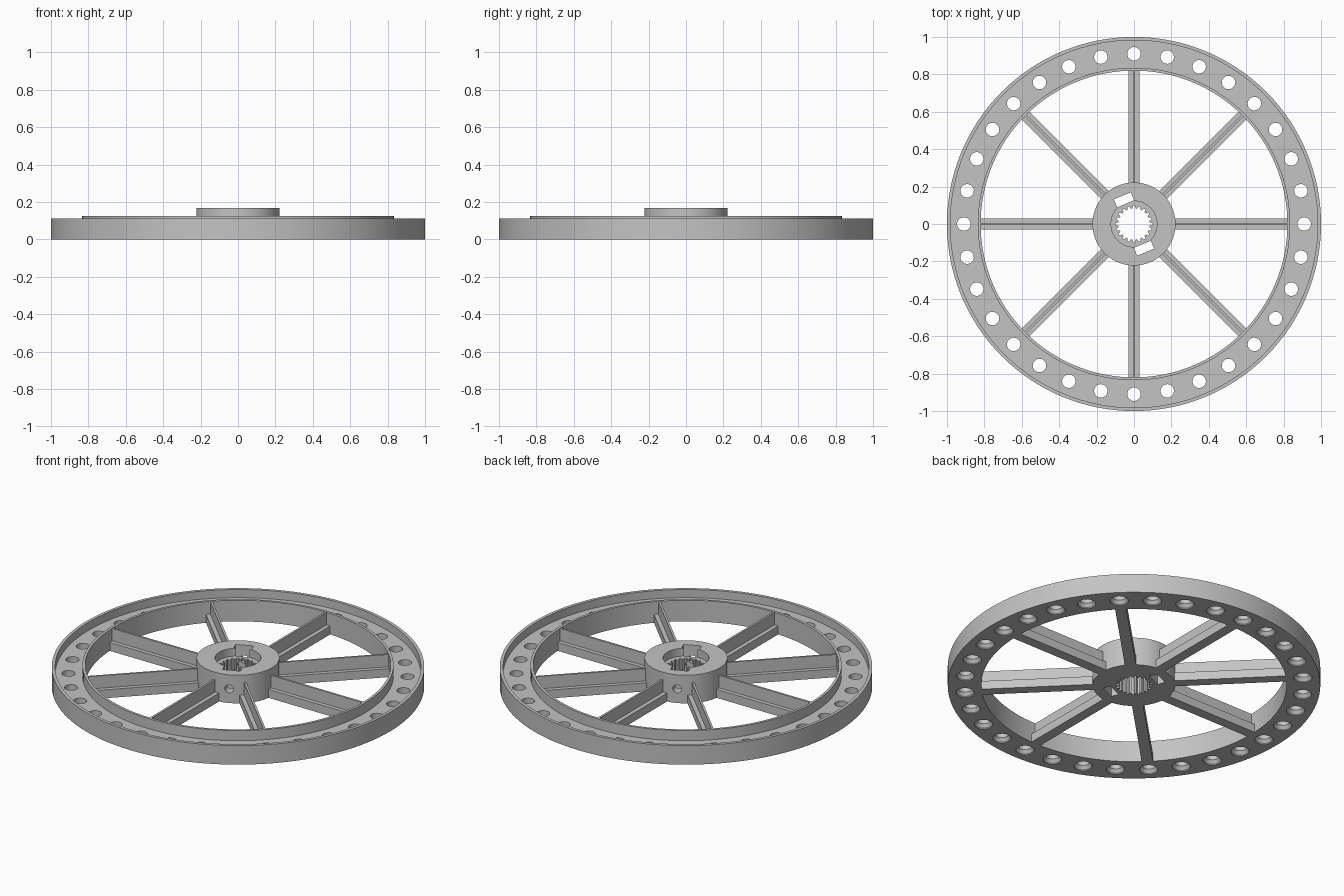
import bpy, bmesh
from math import sin, cos, pi, radians
from mathutils import Matrix

cube = bpy.data.objects.get("Cube")
if cube:
    bpy.data.objects.remove(cube, do_unlink=True)

grey = bpy.data.materials.new("mid grey")
grey.use_nodes = True
GREY = (0.55, 0.55, 0.55, 1)
grey.diffuse_color = GREY
grey.node_tree.nodes["Principled BSDF"].inputs["Base Color"].default_value = GREY


def make_object(name, bm):
    bmesh.ops.recalc_face_normals(bm, faces=bm.faces)
    mesh = bpy.data.meshes.new(name)
    bm.to_mesh(mesh)
    bm.free()
    mesh.materials.append(grey)
    obj = bpy.data.objects.new(name, mesh)
    bpy.context.collection.objects.link(obj)
    return obj


def activate(obj):
    bpy.ops.object.select_all(action='DESELECT')
    obj.select_set(True)
    bpy.context.view_layer.objects.active = obj


def skin(bm, rings, closed=False):
    """Join rings of points with quads; cap the ends unless closed."""
    loops = [[bm.verts.new(p) for p in ring] for ring in rings]
    pairs = list(zip(loops, loops[1:]))
    if closed:
        pairs.append((loops[-1], loops[0]))
    else:
        bm.faces.new(loops[0])
        bm.faces.new(loops[-1])
    n = len(loops[0])
    for a, b in pairs:
        for i in range(n):
            j = (i + 1) % n
            bm.faces.new((a[i], a[j], b[j], b[i]))


def circle(r, z, n, cx=0):
    return [(cx + r * cos(2 * pi * i / n), r * sin(2 * pi * i / n), z) for i in range(n)]


def turned(profile, n, cx=0, closed=False):
    bm = bmesh.new()
    skin(bm, [circle(r, z, n, cx) for r, z in profile], closed)
    return bm


def box(bm, x0, x1, width, z0, z1):
    size = Matrix.Diagonal((x1 - x0, width, z1 - z0, 1))
    place = Matrix.Translation(((x0 + x1) / 2, 0, (z0 + z1) / 2))
    bmesh.ops.create_cube(bm, size=1, matrix=place @ size)


def repeat_around(bm, count, start=0):
    """Copy the geometry evenly around the z axis."""
    source = bm.verts[:] + bm.edges[:] + bm.faces[:]
    for k in range(1, count):
        copy = bmesh.ops.duplicate(bm, geom=source)["geom"]
        verts = [g for g in copy if isinstance(g, bmesh.types.BMVert)]
        bmesh.ops.rotate(bm, verts=verts, matrix=Matrix.Rotation(2 * pi * k / count, 3, 'Z'))
    bmesh.ops.rotate(bm, verts=bm.verts, matrix=Matrix.Rotation(start, 3, 'Z'))


def cut(target, bm):
    cutter = make_object("cutter", bm)
    cutter.hide_render = True
    mod = target.modifiers.new("cut", 'BOOLEAN')
    mod.operation = 'DIFFERENCE'
    mod.solver = 'EXACT'
    mod.object = cutter
    activate(target)
    bpy.ops.object.modifier_apply(modifier=mod.name)
    bpy.data.objects.remove(cutter, do_unlink=True)


def smooth(obj):
    activate(obj)
    bpy.ops.object.shade_smooth_by_angle(angle=radians(30))


# Rim: channel with a low outer wall and a taller inner wall
rim = make_object("rim", turned([(0.82, 0), (1, 0), (1, 0.113), (0.982, 0.113), (0.982, 0.065),
                                 (0.835, 0.065), (0.835, 0.125), (0.82, 0.125)], 128, closed=True))

# Countersunk holes through the channel floor
holes = turned([(0.05, -0.01), (0.05, 0.006), (0.036, 0.025), (0.036, 0.09)], 24, cx=0.91)
repeat_around(holes, 32)
cut(rim, holes)
smooth(rim)

# Spokes: broad base flange with a thin upright rib
spokes = bmesh.new()
box(spokes, 0.205, 0.826, 0.06, 0, 0.05)
box(spokes, 0.205, 0.826, 0.012, 0.05, 0.123)
repeat_around(spokes, 8)
make_object("spokes", spokes)

# Hub with a round recess in the top
hub = make_object("hub", turned([(0.222, 0), (0.222, 0.167)], 96))
cut(hub, turned([(0.123, 0.12), (0.123, 0.2)], 64))

# Splined bore
TEETH = 20
spline = []
for t in range(TEETH):
    for shift, r in ((-0.32, 0.084), (-0.18, 0.098), (0.18, 0.098), (0.32, 0.084)):
        a = 2 * pi * (t + shift) / TEETH
        spline.append((r * cos(a), r * sin(a)))
bore = bmesh.new()
skin(bore, [[(x, y, z) for x, y in spline] for z in (-0.05, 0.15)])
cut(hub, bore)

# Nut slots and the screw hole crossing them
TILT = radians(112.5)
slots = bmesh.new()
box(slots, 0.117, 0.163, 0.098, -0.05, 0.25)
repeat_around(slots, 2, TILT)
cut(hub, slots)
screw = turned([(0.024, -0.3), (0.024, 0.3)], 24)
bmesh.ops.rotate(screw, verts=screw.verts, matrix=Matrix.Rotation(pi / 2, 3, 'Y'))
bmesh.ops.rotate(screw, verts=screw.verts, matrix=Matrix.Rotation(TILT, 3, 'Z'))
bmesh.ops.translate(screw, verts=screw.verts, vec=(0, 0, 0.083))
cut(hub, screw)
smooth(hub)
